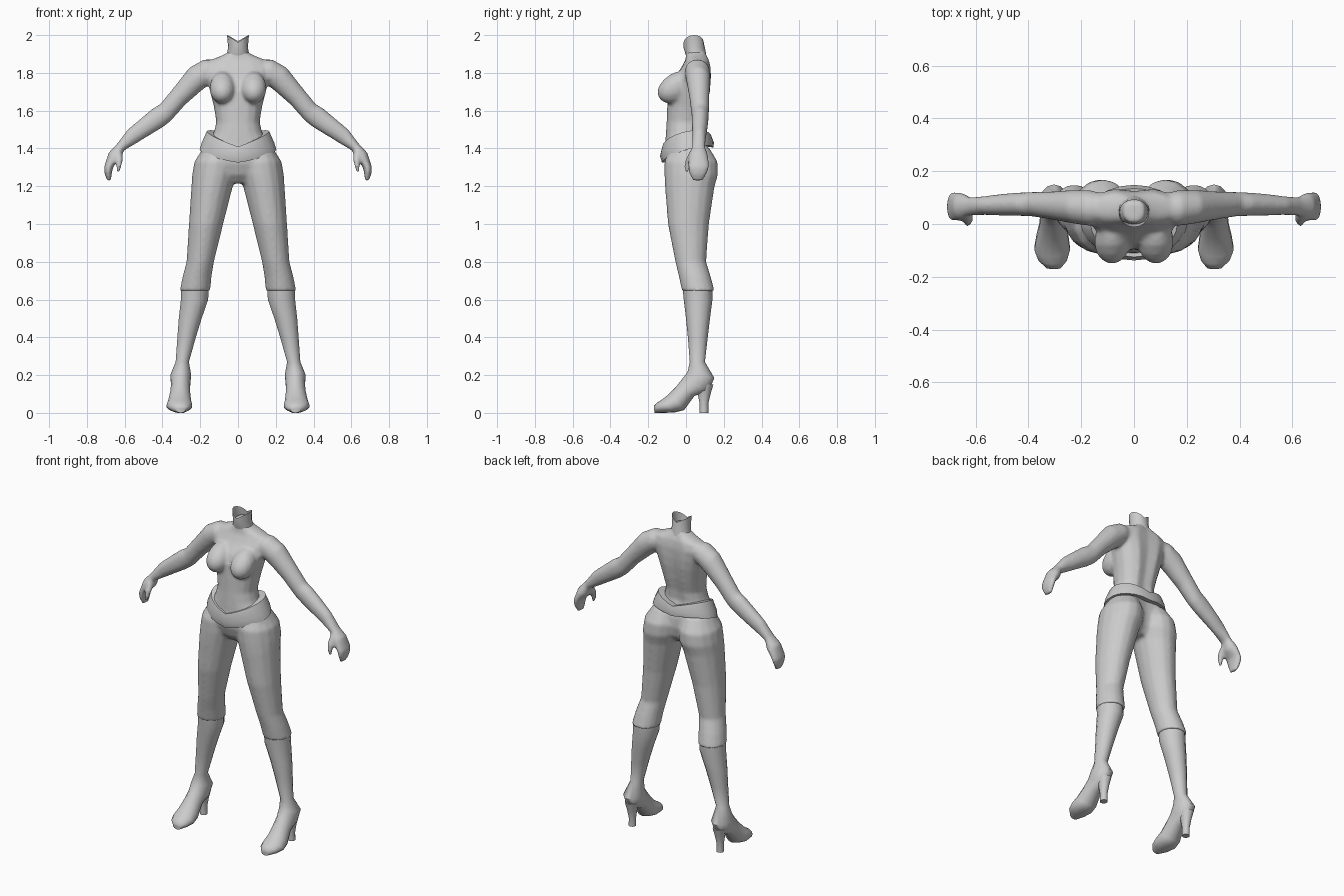
import bpy, bmesh, math
from mathutils import Vector

grey = bpy.data.materials.new("plain grey")
grey.diffuse_color = (0.6, 0.6, 0.6, 1)


def loft(bm, rings, n=16, caps=True, power=1.0, dent=0.0):
    """Skin rings given as (point a, point b, half-width vector, side lift)."""
    loops = []
    for a, b, w, lift in rings:
        a, b, w = Vector(a), Vector(b), Vector(w)
        loop = []
        for i in range(n):
            t = 2 * math.pi * i / n
            c, s = math.cos(t), math.sin(t)
            c = math.copysign(abs(c) ** power, c)
            s = math.copysign(abs(s) ** power, s) if abs(s) > 1e-6 else 0
            if c < -0.98:
                c *= 1 - dent
            p = (a + b) / 2 + (a - b) / 2 * c + w * s
            p.z += lift * abs(s)
            loop.append(bm.verts.new(p))
        loops.append(loop)
    faces = []
    for lo, hi in zip(loops, loops[1:]):
        for i in range(n):
            j = (i + 1) % n
            faces.append(bm.faces.new((lo[i], lo[j], hi[j], hi[i])))
    if caps:
        faces += [bm.faces.new(loops[0]), bm.faces.new(loops[-1])]
    bmesh.ops.recalc_face_normals(bm, faces=faces)


def level(z, cx, hw, front, back):
    """Horizontal ring."""
    return (cx, front, z), (cx, back, z), (hw, 0, 0), 0


def finish(bm, name, angle=40):
    me = bpy.data.meshes.new(name)
    bm.to_mesh(me)
    bm.free()
    ob = bpy.data.objects.new(name, me)
    bpy.context.collection.objects.link(ob)
    me.materials.append(grey)
    bpy.ops.object.select_all(action='DESELECT')
    ob.select_set(True)
    bpy.context.view_layer.objects.active = ob
    bpy.ops.object.shade_smooth_by_angle(angle=math.radians(angle))
    return ob


# Body: torso, breasts, thighs and arms blended into one skin
body = bmesh.new()
torso = [(1.95, .042, .005, .09), (1.91, .05, .0, .105), (1.89, .09, .0, .115),
         (1.865, .155, -.005, .128), (1.82, .185, -.03, .138), (1.76, .165, -.075, .14),
         (1.70, .148, -.095, .135), (1.62, .128, -.10, .12), (1.54, .115, -.103, .10),
         (1.48, .13, -.107, .095), (1.42, .172, -.11, .115), (1.38, .20, -.115, .13),
         (1.32, .21, -.112, .135), (1.26, .18, -.09, .12), (1.215, .09, -.05, .08)]
loft(body, [level(z, 0, hw, f, b) for z, hw, f, b in torso], power=.88, dent=.16)

thigh = [(1.41, .10, .08, -.08, .12), (1.33, .116, .115, -.115, .168),
         (1.26, .125, .118, -.115, .17), (1.2, .137, .11, -.112, .152),
         (1.0, .169, .091, -.096, .122), (.8, .2, .073, -.057, .107),
         (.72, .217, .077, -.038, .132), (.645, .228, .081, -.022, .152)]

# Arm rings: outer x, z, inner x, z, centre y, half depth
arm = [(.12, 1.87, .10, 1.77, .06, .055), (.18, 1.872, .15, 1.74, .06, .068),
       (.258, 1.828, .20, 1.70, .065, .064), (.335, 1.73, .28, 1.63, .07, .054),
       (.412, 1.635, .355, 1.545, .075, .047), (.452, 1.612, .40, 1.51, .075, .045),
       (.52, 1.555, .47, 1.468, .073, .042), (.585, 1.50, .545, 1.422, .07, .036),
       (.643, 1.422, .605, 1.388, .066, .036), (.685, 1.378, .62, 1.342, .066, .052),
       (.71, 1.30, .66, 1.305, .066, .058), (.706, 1.262, .668, 1.268, .064, .047),
       (.69, 1.225, .672, 1.232, .062, .028)]
thumb = [(.645, 1.39, .61, 1.37, .04, .025), (.645, 1.34, .61, 1.335, .015, .02),
         (.645, 1.30, .618, 1.30, .006, .016), (.642, 1.27, .627, 1.272, .004, .01)]

for s in (-1, 1):
    loft(body, [level(z, s * cx, hw, f, b) for z, cx, hw, f, b in thigh])
    for part in (arm, thumb):
        loft(body, [((s * ox, y, oz), (s * ix, y, iz), (0, d, 0), 0)
                    for ox, oz, ix, iz, y, d in part])
    # Breast: rings swept forward from the ribs, fuller below
    breast = [(-.04, 1.725, .066, .085), (-.08, 1.715, .067, .08), (-.115, 1.705, .057, .062),
              (-.138, 1.70, .036, .04), (-.15, 1.698, .012, .014)]
    loft(body, [((s * .083, y, z + h), (s * .083, y, z - h), (w, 0, 0), 0)
                for y, z, w, h in breast])
skin = finish(body, "body", 50)
remesh = skin.modifiers.new("blend", 'REMESH')
remesh.mode = 'VOXEL'
remesh.voxel_size = 0.009
remesh.use_smooth_shade = True
relax = skin.modifiers.new("relax", 'SMOOTH')
relax.factor = 0.5
relax.iterations = 8

# Neck: open tube with a notched rim
bm = bmesh.new()
loft(bm, [((0, .0, 1.89), (0, .108, 1.89), (.062, 0, 0), 0),
          ((0, -.012, 1.93), (0, .10, 1.935), (.052, 0, 0), 0),
          ((0, -.012, 1.962), (0, .092, 1.968), (.058, 0, 0), .035)], caps=False)
finish(bm, "neck", 60)

# Belt: flared band dipping at the front
bm = bmesh.new()
loft(bm, [((0, -.09, 1.325), (0, .11, 1.41), (.165, 0, 0), .03),
          ((0, -.127, 1.325), (0, .145, 1.405), (.203, 0, 0), .03),
          ((0, -.138, 1.36), (0, .148, 1.43), (.192, 0, 0), .035),
          ((0, -.125, 1.41), (0, .135, 1.462), (.165, 0, 0), .055),
          ((0, -.10, 1.405), (0, .085, 1.45), (.115, 0, 0), .05)],
     n=24, caps=False)
finish(bm, "belt", 45)

# Boots: shaft, ankle and pointed foot in one sweep, then the heel post
shaft = [(.66, .228, .074, -.018, .14), (.6, .23, .074, -.012, .14),
         (.5, .253, .062, .0, .127), (.4, .272, .05, .01, .115), (.27, .295, .036, .02, .10)]
# Foot rings: top y, z, sole y, z, centre x, half width
foot = [(.008, .215, .15, .185, .303, .056), (-.02, .18, .12, .115, .304, .052),
        (-.055, .135, .045, .09, .306, .053), (-.09, .1, -.01, .015, .309, .062),
        (-.125, .072, -.06, .002, .31, .069), (-.152, .055, -.12, 0, .308, .055),
        (-.17, .036, -.167, 0, .304, .026)]
post = [(.15, .303, .04, .05, .145), (.10, .303, .028, .062, .13),
        (.05, .303, .021, .072, .118), (0, .303, .022, .072, .118)]
for s, side in ((-1, "left"), (1, "right")):
    bm = bmesh.new()
    loft(bm, [level(z, s * cx, hw, f, b) for z, cx, hw, f, b in shaft]
         + [((s * cx, ty, tz), (s * cx, by, bz), (hw, 0, 0), 0)
            for ty, tz, by, bz, cx, hw in foot], n=14)
    finish(bm, side + "_boot", 50)
    bm = bmesh.new()
    loft(bm, [level(z, s * cx, hw, f, b) for z, cx, hw, f, b in post], n=10)
    finish(bm, side + "_heel", 45)
